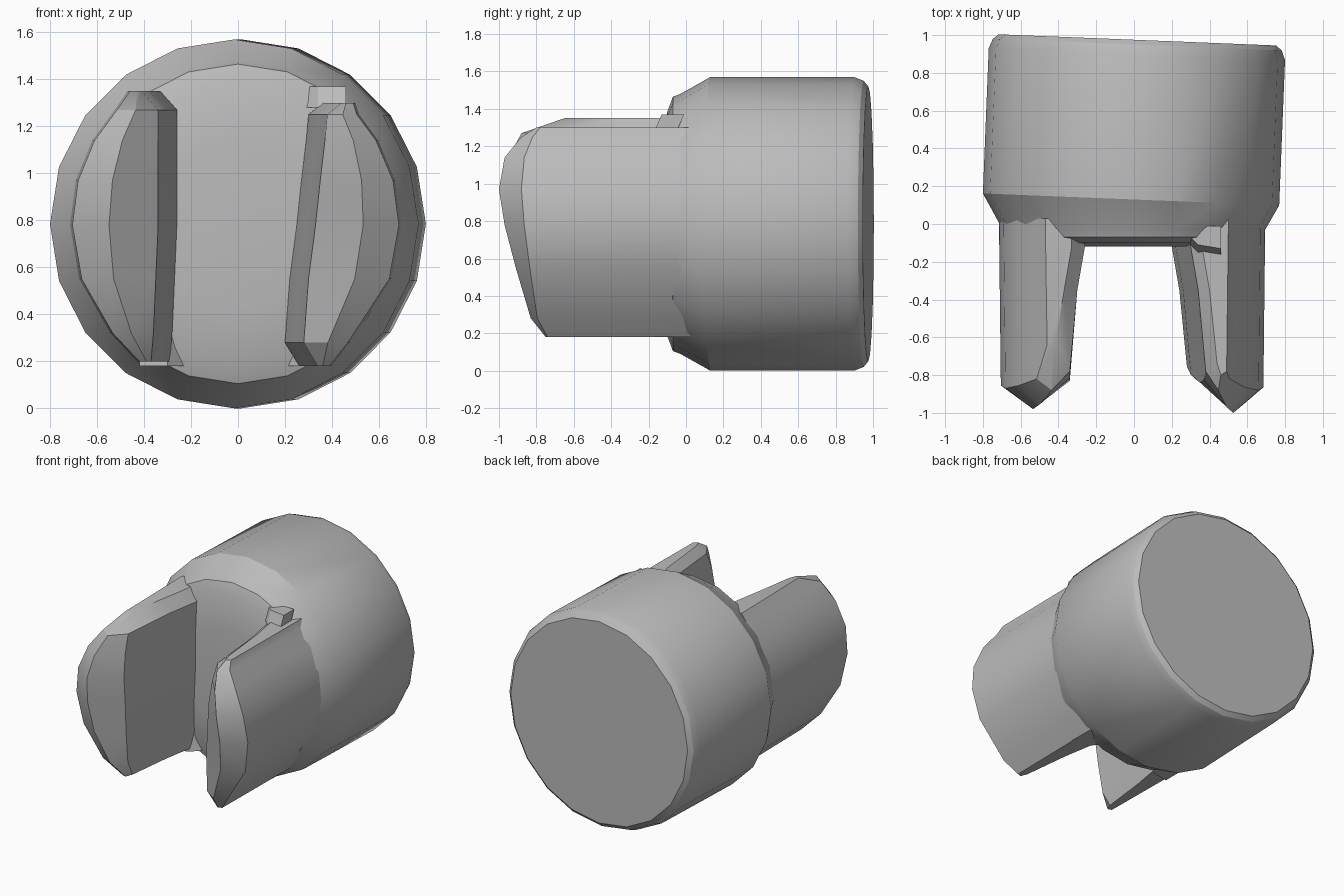
import bpy, bmesh, math
from mathutils import Matrix, Vector

cube = bpy.data.objects.get("Cube")
if cube:
    bpy.data.objects.remove(cube, do_unlink=True)

grey = bpy.data.materials.new("plain grey")
grey.use_nodes = True
COLOUR = (0.5, 0.5, 0.5, 1)
grey.diffuse_color = COLOUR
grey.node_tree.nodes["Principled BSDF"].inputs["Base Color"].default_value = COLOUR

CZ = 0.785  # height of the cylinder axis


def loft(name, rings, angle):
    """Skin a list of closed rings and cap both ends."""
    bm = bmesh.new()
    loops = [[bm.verts.new(p) for p in ring] for ring in rings]
    n = len(loops[0])
    for a, b in zip(loops, loops[1:]):
        for i in range(n):
            j = (i + 1) % n
            bm.faces.new((a[i], a[j], b[j], b[i]))
    bm.faces.new(loops[0])
    bm.faces.new(loops[-1])
    bmesh.ops.recalc_face_normals(bm, faces=bm.faces)
    mesh = bpy.data.meshes.new(name)
    bm.to_mesh(mesh)
    bm.free()
    mesh.materials.append(grey)
    obj = bpy.data.objects.new(name, mesh)
    bpy.context.collection.objects.link(obj)
    bpy.ops.object.select_all(action="DESELECT")
    obj.select_set(True)
    bpy.context.view_layer.objects.active = obj
    bpy.ops.object.shade_smooth_by_angle(angle=math.radians(angle))
    return obj


# Round body, turned about the y axis and leaning slightly sideways
SIDES = 20
profile = [(0.35, -0.12), (0.6, -0.1), (0.68, -0.07), (0.695, -0.03),
           (0.785, 0.13), (0.785, 0.9), (0.765, 0.95), (0.735, 0.975)]
lean = Matrix.Rotation(math.radians(-2.3), 3, "Z")
pivot = Vector((0, 0.52, 0))
rings = []
for r, y in profile:
    ring = []
    for i in range(SIDES):
        a = math.tau * i / SIDES
        p = Vector((r * math.sin(a), y, r * math.cos(a)))
        if y > 0:
            p = lean @ (p - pivot) + pivot
        ring.append(p + Vector((0, 0, CZ)))
    rings.append(ring)
loft("body", rings, 28)


# Prongs: horizontal sections stacked upward, (height, inner x, tip y)
def prong(name, side, radius, stations):
    rings = []
    for z, inner, tip in stations:
        outer = math.sqrt(radius ** 2 - (z - CZ) ** 2)
        outer = max(outer, inner + 0.1)
        ridge = inner + 0.6 * (outer - inner)
        edge = max(tip + 0.01, tip * 0.5 - 0.38)
        section = [(outer, 0.03), (outer - 0.01, edge), (ridge, tip),
                   (inner + 0.04, edge + 0.04), (inner, -0.35),
                   (inner - 0.04, -0.12), (inner - 0.04, 0.03)]
        rings.append([(side * x, y, z) for x, y in section])
    return loft(name, rings, 30)


prong("right_prong", -1, 0.715, [
    (0.2, 0.33, -0.74), (0.32, 0.32, -0.83), (0.55, 0.31, -0.9),
    (0.78, 0.3, -0.95), (0.97, 0.3, -0.98), (1.14, 0.3, -0.95),
    (1.27, 0.3, -0.88), (1.35, 0.37, -0.65)])
prong("left_prong", 1, 0.695, [
    (0.18, 0.3, -0.75), (0.28, 0.24, -0.83), (0.55, 0.26, -0.91),
    (0.78, 0.29, -0.97), (0.97, 0.31, -1.0), (1.14, 0.33, -0.97),
    (1.25, 0.34, -0.88), (1.3, 0.4, -0.8)])


# Small corner gussets where the prongs meet the body
def gusset(name, side, x, z, tip_z):
    base = [(x - 0.1, -0.05), (x + 0.12, -0.05), (x + 0.12, -0.17), (x, -0.15)]
    low = [(side * a, b, z) for a, b in base]
    high = [(side * a, b + 0.04, tip_z) for a, b in base]
    loft(name, [low, high], 30)


gusset("right_lower_gusset", -1, 0.3, 0.18, 0.36)
gusset("left_lower_gusset", 1, 0.28, 0.18, 0.36)
gusset("left_upper_gusset", 1, 0.34, 1.28, 1.37)
